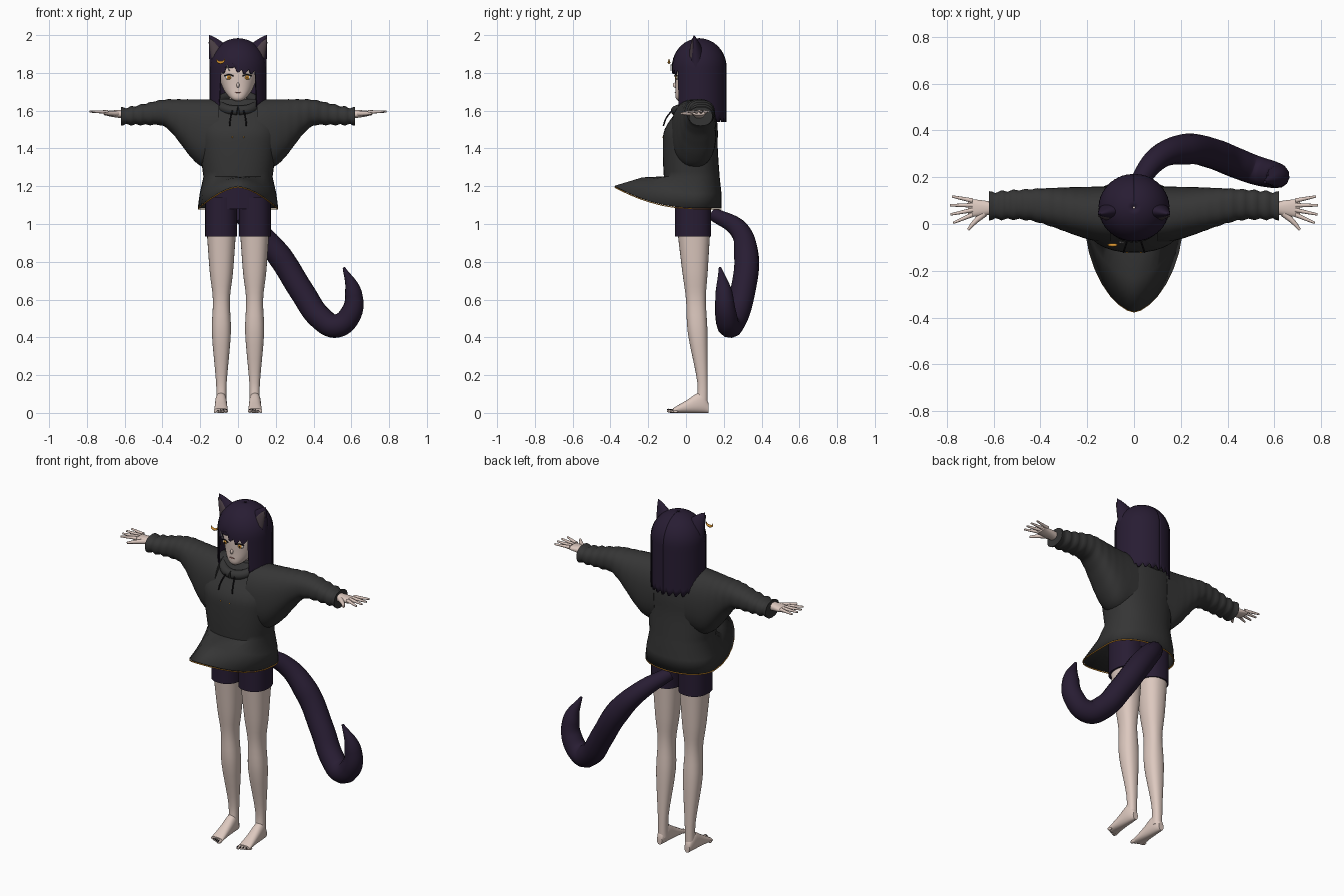
import bpy, bmesh
from math import sin, cos, pi, tau, exp, copysign, radians
from mathutils import Vector

if "Cube" in bpy.data.objects:
    bpy.data.objects.remove(bpy.data.objects["Cube"])


def material(name, *rgb):
    mat = bpy.data.materials.new(name)
    mat.use_nodes = True
    mat.diffuse_color = (*rgb, 1)
    mat.node_tree.nodes["Principled BSDF"].inputs["Base Color"].default_value = (*rgb, 1)
    return mat


GREY = material("charcoal fabric", .036, .036, .036)
SKIN = material("skin", .72, .58, .52)
PURPLE = material("dark purple", .021, .012, .033)
GOLD = material("gold", .7, .3, .03)
WHITE = material("white", .85, .83, .82)
BLACK = material("black", .008, .007, .009)
EAR = material("inner ear", .07, .05, .06)
LIP = material("lip", .4, .17, .15)


def smooth(value):
    value = min(1, max(0, value))
    return value * value * (3 - 2 * value)


def finish(name, bm, mat, thickness=0):
    bmesh.ops.recalc_face_normals(bm, faces=bm.faces)
    mesh = bpy.data.meshes.new(name)
    bm.to_mesh(mesh)
    bm.free()
    mesh.materials.append(mat)
    obj = bpy.data.objects.new(name, mesh)
    bpy.context.collection.objects.link(obj)
    if thickness:
        solid = obj.modifiers.new("thickness", "SOLIDIFY")
        solid.thickness, solid.offset = thickness, 0
    bpy.ops.object.select_all(action="DESELECT")
    obj.select_set(True)
    bpy.context.view_layer.objects.active = obj
    bpy.ops.object.shade_smooth_by_angle(angle=radians(50))


def ring(center, u, v, power=.87, count=32):
    """Oval around center with half axes u and v; a power below one is boxier."""
    points = []
    for i in range(count):
        c, s = cos(tau * i / count), sin(tau * i / count)
        points.append(Vector(center) + Vector(u) * copysign(abs(c) ** power, c)
                      + Vector(v) * copysign(abs(s) ** power, s))
    return points


def level(z, front, back, width, x=0):
    return ring((x, (front + back) / 2, z), (width, 0, 0), (0, (back - front) / 2, 0))


def blend(keys, steps=4):
    """Smooth spline through rows of section measurements."""
    rows = [keys[0]]
    for i in range(len(keys) - 1):
        before, after = keys[max(i - 1, 0)], keys[min(i + 2, len(keys) - 1)]
        for step in range(1, steps + 1):
            t = step / steps
            rows.append([b + t / 2 * (c - a + t * (2 * a - 5 * b + 4 * c - d + t * (3 * (b - c) + d - a)))
                         for a, b, c, d in zip(before, keys[i], keys[i + 1], after)])
    return rows


def loft(name, mat, rings, start=True, end=True, closed=True, thickness=0):
    bm = bmesh.new()
    rows = [[bm.verts.new(point) for point in points] for points in rings]
    count = len(rows[0])
    for low, high in zip(rows, rows[1:]):
        for i in range(count if closed else count - 1):
            j = (i + 1) % count
            bm.faces.new((low[i], low[j], high[j], high[i]))
    if start:
        bm.faces.new(rows[0])
    if end:
        bm.faces.new(rows[-1])
    finish(name, bm, mat, thickness)


def ball(name, mat, place, size, segments=16):
    bm = bmesh.new()
    bmesh.ops.create_uvsphere(bm, u_segments=segments, v_segments=segments // 2, radius=1)
    bmesh.ops.scale(bm, vec=size, verts=bm.verts)
    bmesh.ops.translate(bm, vec=place, verts=bm.verts)
    finish(name, bm, mat)


def tube(name, mat, points, radius, taper=lambda t: 1):
    curve = bpy.data.curves.new(name, "CURVE")
    curve.dimensions = "3D"
    curve.bevel_depth, curve.bevel_resolution, curve.resolution_u = radius, 4, 8
    curve.use_fill_caps = True
    spline = curve.splines.new("BEZIER")
    spline.bezier_points.add(len(points) - 1)
    for i, (knot, point) in enumerate(zip(spline.bezier_points, points)):
        knot.co, knot.radius = point, taper(i / (len(points) - 1))
        knot.handle_left_type = knot.handle_right_type = "AUTO"
    curve.materials.append(mat)
    obj = bpy.data.objects.new(name, curve)
    bpy.context.collection.objects.link(obj)


# Hoodie body: the front hem is blown forward into a rounded flap
def skirt(width, reach, z, lift):
    points = []
    for p in ring((0, 0, 0), (1, 0, 0), (0, 1, 0), power=1):
        forward = max(0, -p.y)
        x = copysign(abs(p.x) ** (1.25 if forward else .9), p.x) * width
        y = .04 + p.y * (reach if forward else .145)
        points.append((x, y, z + lift * forward ** 2))
    return points


torso = blend([(1.25, -.115, .175, .18), (1.4, -.12, .165, .2), (1.5, -.11, .165, .21),
               (1.6, -.045, .155, .18), (1.66, -.01, .14, .12)])
loft("hoodie_body", GREY, [skirt(.21, .415, 1.085, .115), skirt(.2, .27, 1.16, .084)]
     + [level(*row) for row in torso], start=False, thickness=.006)
loft("hem_trim", GOLD, [skirt(.211, .417, z, .115) for z in (1.078, 1.083)],
     start=False, end=False, thickness=.004)

# Hood, collar and shorts
ball("hood", GREY, (0, .14, 1.625), (.115, .065, .06))
turns = [tau * i / 12 for i in range(13)]
tube("collar", GREY, [(.1 * sin(a), .045 - .1 * cos(a), 1.64 - .04 * cos(a)) for a in turns], .026)
loft("shorts_top", PURPLE, [level(z, -.058, .135, .172) for z in (1.08, 1.25)])


def sleeve_ring(side, t):
    x = .1 + .52 * t
    fold = .006 * t * t * sin(125 * x)
    top = 1.66 - .045 * smooth(2 * t - 1) + fold
    bottom = 1.3 + .225 * smooth((x - .17) / .25) - fold
    front = .1 * smooth((x - .1) / .4) - .08 - fold
    back = .16 - .025 * t * t + fold
    return ring((side * x, (front + back) / 2, (top + bottom) / 2),
                (0, (back - front) / 2, 0), (0, 0, (top - bottom) / 2))


def ear_ring(side, t, scale, forward):
    fade = scale * (1.01 - t) ** .85
    center = (side * (.1 + .053 * t), .06 - .018 * t - forward * (1 - t / 2),
              1.865 + .134 * t * (.6 + .4 * scale))
    return ring(center, (side * .047 * fade, 0, -.075 * fade), (0, .045 * fade, 0), power=1)


for side, label in ((1, "left_"), (-1, "right_")):
    # Sleeve with gathered folds, drawstring and eyelet
    loft(label + "sleeve", GREY, [sleeve_ring(side, i / 40) for i in range(41)])
    tube(label + "drawstring", BLACK, [(side * .03, -.075, 1.6), (side * .04, -.105, 1.56),
                                       (side * .045, -.12, 1.52)], .004)
    ball(label + "eyelet", GOLD, (side * .03, -.122, 1.46), (.004, .003, .004), segments=8)

    # Hand with fanned fingers
    loft(label + "palm", SKIN, [ring((side * x, .068, 1.59 - height / 3), (0, width, 0), (0, 0, height))
         for x, width, height in blend([(.6, .026, .024), (.66, .035, .018), (.71, .038, .01)])])
    for i in range(4):
        root = Vector((side * .69, .1 - .02 * i, 1.593))
        angle = .2 - .2 * i
        aim = Vector((side * cos(angle), sin(angle), .02)) * (.09 + .008 * sin(i * pi / 3))
        tube(f"{label}finger_{i + 1}", SKIN, [root, root + aim / 2, root + aim], .01,
             lambda t: 1 - t / 2)
    tube(label + "thumb", SKIN, [(side * .64, .045, 1.585), (side * .68, .01, 1.585),
                                 (side * .71, -.025, 1.585)], .015, lambda t: 1 - .6 * t)

    # Leg, shorts leg, foot and toes
    leg = blend([(.04, .05, .115, .027), (.16, .06, .115, .028), (.42, .01, .114, .05),
                 (.6, 0, .105, .045), (.75, -.02, .115, .062), (1, -.05, .13, .08)])
    loft(label + "leg", SKIN, [level(*row, x=side * .088) for row in leg])
    loft(label + "shorts_leg", PURPLE, [level(z, -.058, .133, .085, side * .089)
                                        for z in (.935, 1.14)])
    foot = blend([(.12, .05, .016), (.08, .11, .029), (0, .065, .033), (-.07, .024, .037)])
    loft(label + "foot", SKIN, [ring((side * .09, y, height / 2), (width, 0, 0), (0, 0, height / 2))
                                for y, height, width in foot])
    for i in range(5):
        size = .011 - .001 * i
        toe = Vector((side * (.063 + .0145 * i), .006 * i - .08, size))
        ball(f"{label}toe_{i + 1}", SKIN, toe, (size, 2 * size, size), segments=12)
        ball(f"{label}toenail_{i + 1}", BLACK, toe + Vector((0, -size, size / 2)),
             (size / 2, size, size / 2), segments=8)

    # Pointed ear with a hollow-looking front
    for part, scale, forward, mat in (("ear", 1, 0, PURPLE), ("inner_ear", .68, .018, EAR)):
        loft(label + part, mat, [ear_ring(side, i / 6, scale, forward) for i in range(7)])

    # Eye layers and lash
    eye = Vector((side * .048, -.046, 1.776))
    ball(label + "eye_white", WHITE, eye, (.021, .007, .012))
    ball(label + "iris", GOLD, eye + Vector((0, -.004, 0)), (.012, .006, .012))
    ball(label + "pupil", BLACK, eye + Vector((0, -.009, 0)), (.004, .003, .006), segments=8)
    tube(label + "lash", BLACK, [eye + Vector((side * .024 * k, .007 * k - .008, .015 - .007 * k * k))
                                 for k in (-1, 0, 1)], .003)

# Neck, head and face
loft("neck", SKIN, [level(z, .005, .1, .046) for z in (1.58, 1.72)])
skull = blend([(1.652, -.042, 0, .016), (1.67, -.055, .04, .045), (1.73, -.056, .14, .085),
               (1.84, -.055, .175, .105), (1.94, 0, .13, .055)])
loft("head", SKIN, [level(*row) for row in skull])
ball("nose", SKIN, (0, -.056, 1.735), (.008, .014, .014))
ball("mouth", LIP, (0, -.056, 1.697), (.016, .004, .003))


# Hair: one sheet from the crown to bangs, side locks and a jagged back
def strand(i, columns=96, rows=18):
    turn = tau * i / columns - pi
    jag = .012 * (i % 4 % 3)
    if abs(turn) < .7:
        end = 1.795 + .05 * exp(-((turn + .25) * 6) ** 2) + jag
    else:
        end = 1.62 - .08 * smooth((abs(turn) - .7) / 1.5) + jag
    points = []
    for j in range(rows + 1):
        arc = min(1, .02 + 2 * j / rows) * pi / 2
        drop = max(0, 2 * j / rows - 1)
        reach = sin(arc) * (1 + .012 * (i % 2) * sin(arc))
        z = 1.83 + .15 * cos(arc) + (end - 1.83) * drop
        points.append((.147 * reach * sin(turn), .07 - .14 * reach * cos(turn), z))
    return points


loft("hair", PURPLE, [strand(i) for i in range(97)], start=False, end=False,
     closed=False, thickness=.007)

# Crescent hair clip and pin
tube("crescent_clip", GOLD, [(.022 * cos(a) - .092, -.09, 1.875 + .02 * sin(a))
                             for a in (-pi, -.75 * pi, -pi / 2, -pi / 4, 0)],
     .007, lambda t: .1 + sin(pi * t))
tube("hair_pin", WHITE, [(-.06, -.078, 1.845), (-.046, -.08, 1.81)], .003)

# Tail: sweeps back and sideways, then hooks upward
tube("tail", PURPLE, [(0, .15, 1.05), (.1, .28, .97), (.22, .32, .83), (.34, .3, .64), (.44, .26, .5),
                      (.52, .23, .46), (.6, .21, .53), (.61, .2, .64), (.56, .18, .77)],
     .066, lambda t: .1 + .9 * min(1, .5 + 2 * t) * (1 - t ** 5) ** .6)
